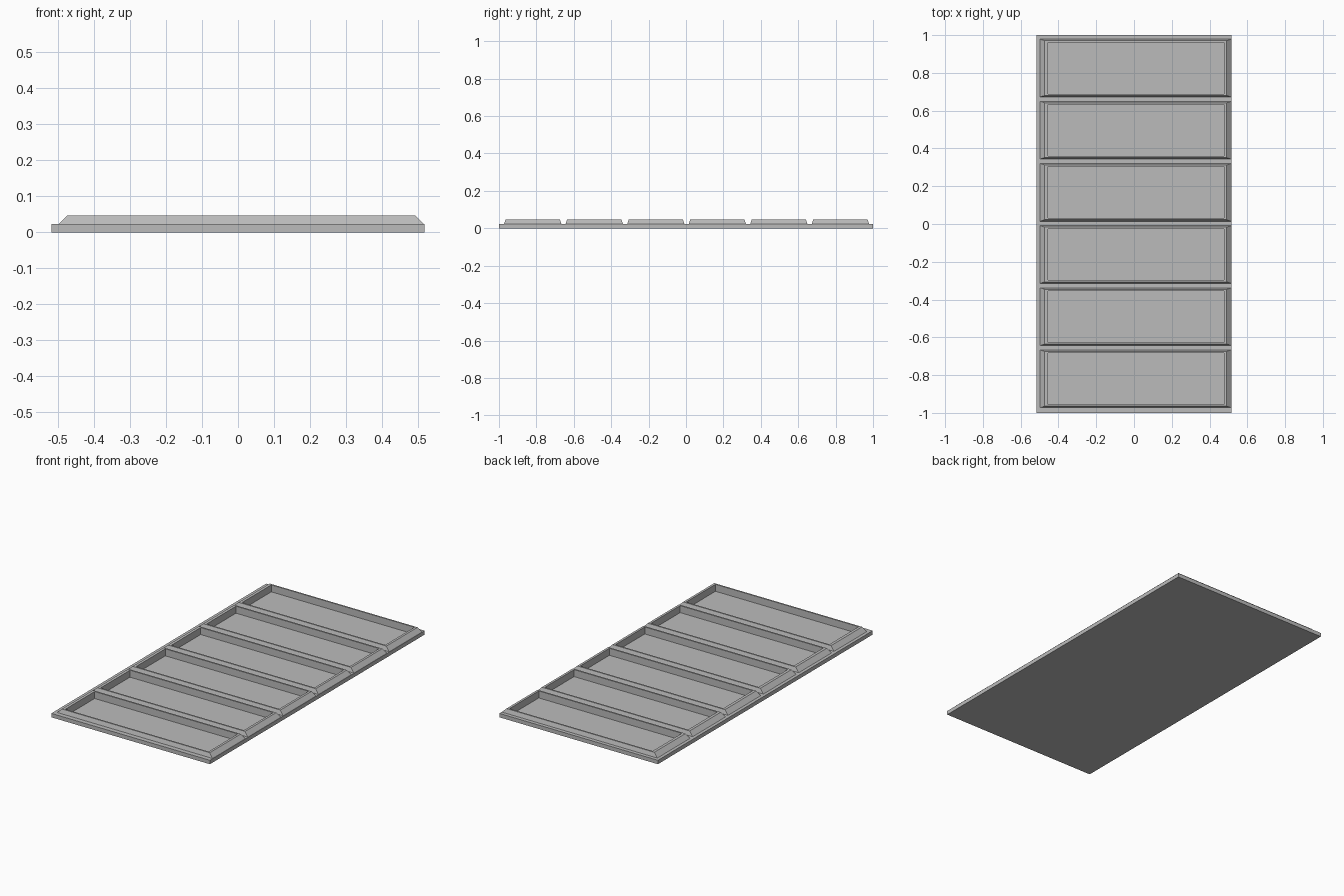
import bpy
import bmesh

cube = bpy.data.objects.get("Cube")
if cube:
    bpy.data.objects.remove(cube, do_unlink=True)

HALF_W, SLAB_TOP, RIM_TOP, FLOOR = 0.517, 0.023, 0.047, 0.006
PITCH, OFFSET = 0.329, 0.003
centres = [(i - 2.5) * PITCH + OFFSET for i in range(6)]

# Panel outlines as (left x, right x, half depth, height), outside to inside
FOOT = (-0.498, 0.515, 0.153, SLAB_TOP)
RIM_OUT = (-0.473, 0.491, 0.145, RIM_TOP)
RIM_IN = (-0.456, 0.477, 0.136, RIM_TOP)
BASE = (-0.456, 0.477, 0.136, FLOOR)

grey = bpy.data.materials.new("mid grey")
grey.use_nodes = True
colour = (0.5, 0.5, 0.5, 1)
grey.diffuse_color = colour
grey.node_tree.nodes["Principled BSDF"].inputs["Base Color"].default_value = colour


def finish(bm, name):
    mesh = bpy.data.meshes.new(name)
    bm.to_mesh(mesh)
    bm.free()
    mesh.materials.append(grey)
    return mesh


def add_object(name, mesh, y=0):
    obj = bpy.data.objects.new(name, mesh)
    obj.location.y = y
    bpy.context.collection.objects.link(obj)
    return obj


# Backing slab, cut along the panel footprints, with an opening under each panel
bm = bmesh.new()
bmesh.ops.create_cube(bm, size=1)
for v in bm.verts:
    v.co = (v.co.x * 2 * HALF_W, v.co.y * 2, (v.co.z + 0.5) * SLAB_TOP)
cuts = [((x, 0, 0), (1, 0, 0)) for x in FOOT[:2]]
cuts += [((0, c + s * FOOT[2], 0), (0, 1, 0)) for c in centres for s in (-1, 1)]
for point, normal in cuts:
    bmesh.ops.bisect_plane(bm, geom=bm.verts[:] + bm.edges[:] + bm.faces[:],
                           plane_co=point, plane_no=normal)
openings = []
for f in bm.faces:
    p = f.calc_center_median()
    if (f.normal.z > 0.5 and FOOT[0] < p.x < FOOT[1]
            and any(abs(p.y - c) < FOOT[2] for c in centres)):
        openings.append(f)
bmesh.ops.delete(bm, geom=openings, context="FACES")
add_object("backing_slab", finish(bm, "backing_slab"))

# Recessed panel: sloped border, flat rim, upright inner wall and floor
bm = bmesh.new()
rings = []
for x0, x1, d, z in (FOOT, RIM_OUT, RIM_IN, BASE):
    rings.append([bm.verts.new(p) for p in
                  ((x0, -d, z), (x1, -d, z), (x1, d, z), (x0, d, z))])
for a, b in zip(rings, rings[1:]):
    for i in range(4):
        j = (i + 1) % 4
        bm.faces.new((a[i], a[j], b[j], b[i]))
bm.faces.new(rings[-1])
panel = finish(bm, "recessed_panel")

for number, y in enumerate(centres, 1):
    add_object(f"recessed_panel_{number}", panel, y)
